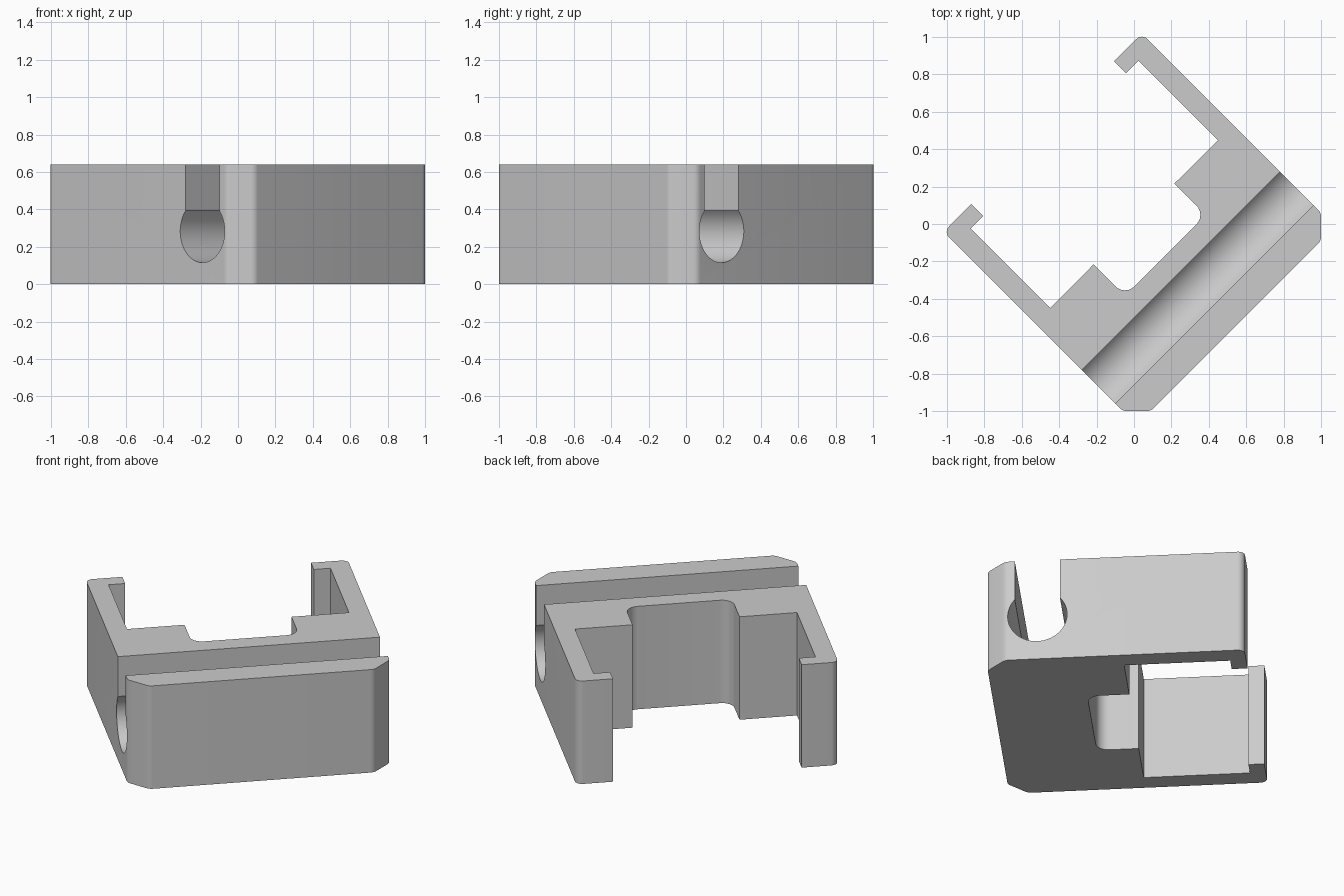
import bpy, bmesh, math
from mathutils import Vector

cube = bpy.data.objects.get("Cube")
if cube:
    bpy.data.objects.remove(cube, do_unlink=True)

HEIGHT = 0.64
S = math.sqrt(0.5)


def place(u, v, z):
    """u runs along the channel, v points to the thick outer face."""
    return ((u + v) * S, (u - v) * S, z)


def rounded(corners, steps=6):
    """Replace each corner (u, v, radius) by a tangent arc."""
    out = []
    for i, (u, v, r) in enumerate(corners):
        p = Vector((u, v))
        if r == 0:
            out.append(p)
            continue
        a = (Vector(corners[i - 1][:2]) - p).normalized()
        b = (Vector(corners[(i + 1) % len(corners)][:2]) - p).normalized()
        half = a.angle(b) / 2
        centre = p + (a + b).normalized() * (r / math.sin(half))
        start = p + a * (r / math.tan(half)) - centre
        end = p + b * (r / math.tan(half)) - centre
        for k in range(steps + 1):
            out.append(centre + start.lerp(end, k / steps).normalized() * r)
    return out


def prism(name, ring, offset):
    """Extrude a closed ring of 3D points by an offset."""
    bm = bmesh.new()
    face = bm.faces.new([bm.verts.new(p) for p in ring])
    moved = bmesh.ops.extrude_face_region(bm, geom=[face], use_keep_orig=True)["geom"]
    verts = [g for g in moved if isinstance(g, bmesh.types.BMVert)]
    bmesh.ops.translate(bm, verts=verts, vec=Vector(offset))
    bmesh.ops.recalc_face_normals(bm, faces=bm.faces)
    mesh = bpy.data.meshes.new(name)
    bm.to_mesh(mesh)
    bm.free()
    obj = bpy.data.objects.new(name, mesh)
    bpy.context.collection.objects.link(obj)
    return obj


# Bracket outline: chamfered front, side arm, hooked end, stepped pocket
half = [(0.643, 0.771, 0.05), (0.75, 0.664, 0.05), (0.75, -0.69, 0.04),
        (0.54, -0.69, 0), (0.54, -0.60, 0), (0.635, -0.60, 0),
        (0.635, 0, 0), (0.306, 0, 0), (0.306, 0.237, 0.07)]
outline = half + [(-u, v, r) for u, v, r in reversed(half)]
body = prism("clamp_bracket", [place(p.x, p.y, 0) for p in rounded(outline)],
             (0, 0, HEIGHT))

# Keyhole channel: round bore opening upward through a narrower slot
bore_v, bore_z, radius, slot = 0.481, 0.283, 0.168, 0.1275
lip = math.asin(slot / radius)
count = 48
angles = [lip + (2 * math.pi - 2 * lip) * k / count for k in range(count + 1)]
keyhole = [(bore_v + radius * math.sin(a), bore_z + radius * math.cos(a)) for a in angles]
keyhole += [(bore_v - slot, HEIGHT + 0.2), (bore_v + slot, HEIGHT + 0.2)]
cutter = prism("channel_cutter", [place(-1, v, z) for v, z in keyhole], place(2, 0, 0))
cutter.hide_render = True

cut = body.modifiers.new("channel", "BOOLEAN")
cut.operation = "DIFFERENCE"
cut.solver = "EXACT"
cut.object = cutter
bpy.context.view_layer.update()
graph = bpy.context.evaluated_depsgraph_get()
result = bpy.data.meshes.new_from_object(body.evaluated_get(graph))
body.modifiers.clear()
body.data = result
bpy.data.objects.remove(cutter, do_unlink=True)

# Plain grey material
grey = bpy.data.materials.new("plain_grey")
grey.use_nodes = True
colour = (0.6, 0.6, 0.6, 1)
grey.diffuse_color = colour
grey.node_tree.nodes["Principled BSDF"].inputs["Base Color"].default_value = colour
body.data.materials.clear()
body.data.materials.append(grey)

# Smooth the fillets and bore, keep the edges sharp
bpy.ops.object.select_all(action="DESELECT")
body.select_set(True)
bpy.context.view_layer.objects.active = body
bpy.ops.object.shade_smooth_by_angle(angle=math.radians(30))
